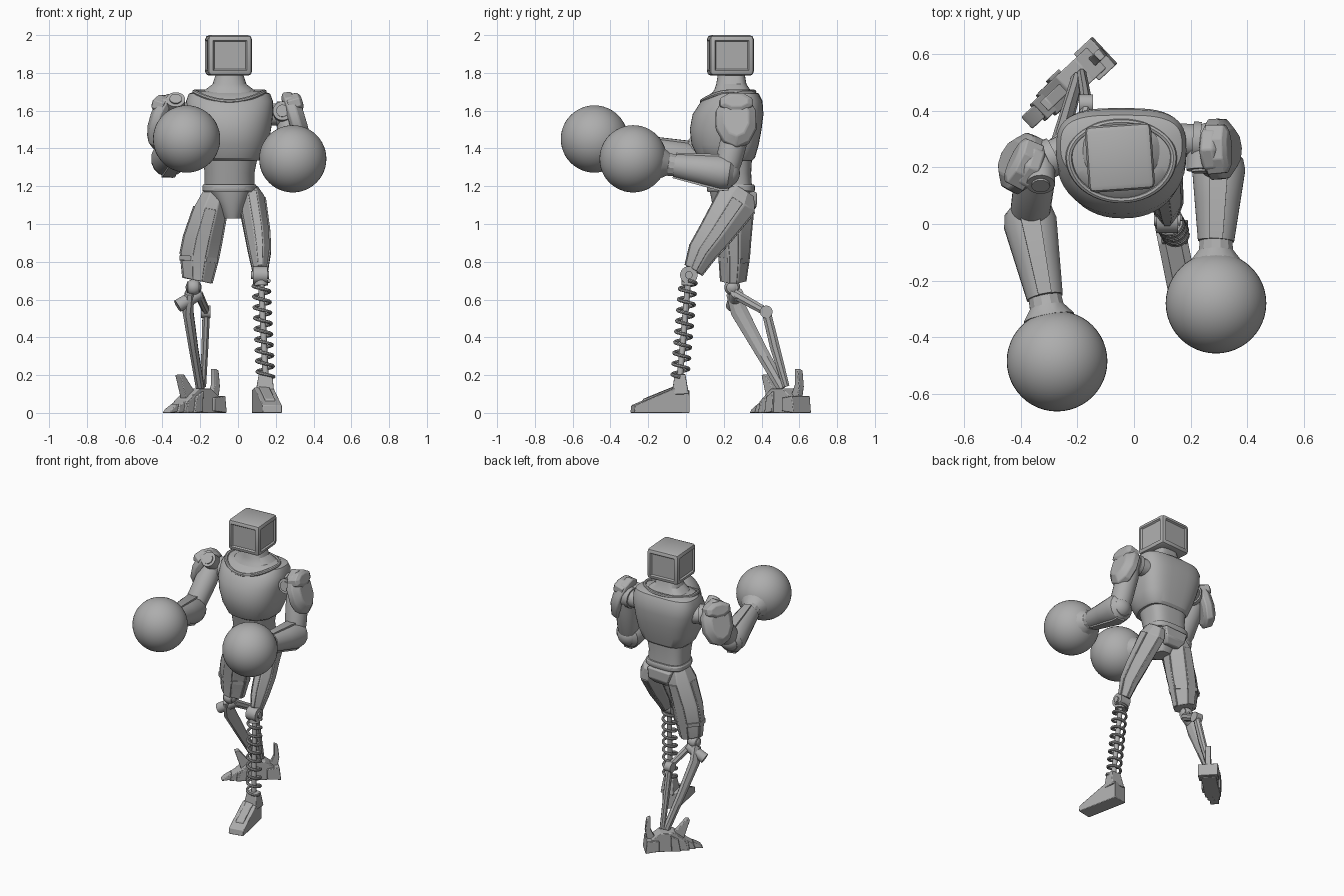
import bpy, bmesh, math
from mathutils import Vector, Matrix

cube = bpy.data.objects.get("Cube")
if cube:
    bpy.data.objects.remove(cube)

grey = bpy.data.materials.new("plain_grey")
grey.use_nodes = True
grey.diffuse_color = (0.42, 0.42, 0.42, 1)
grey.node_tree.nodes["Principled BSDF"].inputs["Base Color"].default_value = grey.diffuse_color
parts = []


def finish(name, bm, bevel=0):
    bmesh.ops.recalc_face_normals(bm, faces=bm.faces)
    mesh = bpy.data.meshes.new(name)
    bm.to_mesh(mesh)
    bm.free()
    mesh.materials.append(grey)
    ob = bpy.data.objects.new(name, mesh)
    bpy.context.collection.objects.link(ob)
    if bevel:
        mod = ob.modifiers.new("edge_bevel", "BEVEL")
        mod.width, mod.segments = bevel, 2
    parts.append(ob)
    return ob


def skin(name, rings, bevel=0):
    """Bridge equal rings of points and cap both ends."""
    bm = bmesh.new()
    loops = [[bm.verts.new(p) for p in ring] for ring in rings]
    n = len(loops[0])
    for a, b in zip(loops, loops[1:]):
        for i in range(n):
            bm.faces.new((a[i], a[(i + 1) % n], b[(i + 1) % n], b[i]))
    bm.faces.new(loops[0])
    bm.faces.new(loops[-1])
    return finish(name, bm, bevel)


def limb(name, sections, n=24, ref=(1, 0, 0), bevel=0):
    """Sections are (centre, half width along ref, half depth)."""
    axis = (Vector(sections[-1][0]) - Vector(sections[0][0])).normalized()
    u = Vector(ref)
    u = (u - axis * u.dot(axis)).normalized()
    v = axis.cross(u)
    k = 1 / math.cos(math.pi / n)
    turns = [(i + 0.5) * math.tau / n for i in range(n)]
    rings = [[Vector(c) + u * w * k * math.cos(t) + v * d * k * math.sin(t) for t in turns]
             for c, w, d in sections]
    return skin(name, rings, bevel)


def rod(name, a, b, r, r2=None, n=20, ref=(1, 0.01, 0.02)):
    r2 = r2 or r
    return limb(name, [(a, r, r), (b, r2, r2)], n, ref)


def ball(name, centre, r):
    bm = bmesh.new()
    bmesh.ops.create_uvsphere(bm, u_segments=48, v_segments=24, radius=r,
                              matrix=Matrix.Translation(centre))
    return finish(name, bm)


def prism(name, profile, half, origin, turn):
    """Side outline (y, z) pushed out in x, then turned about z."""
    spin = Matrix.Translation(origin) @ Matrix.Rotation(turn, 4, "Z")
    return skin(name, [[spin @ Vector((x, y, z)) for y, z in profile] for x in (-half, half)], 0.004)


def body(name, levels):
    """Round front, squarer back. Levels are (z, x, half width, front y, back y)."""
    rings = []
    for z, x, w, front, back in levels:
        mid = front + (back - front) * 0.55
        ring = []
        for i in range(48):
            t = math.tau * i / 48
            c, s = math.cos(t), math.sin(t)
            e = 0.62 if s > 0 else 0.9
            px = math.copysign(abs(c) ** e, c) * w
            py = math.copysign(abs(s) ** e, s) * (back - mid if s > 0 else mid - front)
            ring.append((x + px, mid + py, z))
        rings.append(ring)
    return skin(name, rings)


def tube(name, points, r, closed=False):
    curve = bpy.data.curves.new(name, "CURVE")
    curve.dimensions = "3D"
    curve.bevel_depth, curve.bevel_resolution = r, 2
    curve.use_fill_caps = True
    line = curve.splines.new("POLY")
    line.points.add(len(points) - 1)
    for p, co in zip(line.points, points):
        p.co = (*co, 1)
    line.use_cyclic_u = closed
    curve.materials.append(grey)
    ob = bpy.data.objects.new(name, curve)
    bpy.context.collection.objects.link(ob)
    bpy.ops.object.select_all(action="DESELECT")
    ob.select_set(True)
    bpy.context.view_layer.objects.active = ob
    bpy.ops.object.convert(target="MESH")
    parts.append(bpy.context.view_layer.objects.active)


# Head: bevelled box with sunken screen and side panels
bm = bmesh.new()
bmesh.ops.create_cube(bm, size=1, matrix=Matrix.Diagonal((0.235, 0.235, 0.215, 1)))
bmesh.ops.bevel(bm, geom=bm.edges[:], offset=0.022, segments=2, affect="EDGES", profile=0.5)
bm.normal_update()
panels = [f for f in bm.faces if f.calc_area() > 0.02 and abs(f.normal.z) < 0.5]
bmesh.ops.inset_individual(bm, faces=panels, thickness=0.008, depth=0)
bmesh.ops.inset_individual(bm, faces=panels, thickness=0.01, depth=-0.01)
head = finish("head", bm)
head.location = (-0.05, 0.235, 1.8925)
head.rotation_euler.z = 0.07

# Trunk
body("neck", [(1.67, -0.045, 0.17, 0.12, 0.36), (1.71, -0.045, 0.13, 0.15, 0.34),
              (1.74, -0.045, 0.09, 0.16, 0.32), (1.80, -0.045, 0.07, 0.17, 0.31)])
body("chest", [(1.335, -0.035, 0.15, 0.09, 0.35), (1.35, -0.035, 0.165, 0.065, 0.365),
               (1.42, -0.035, 0.195, 0.03, 0.385), (1.50, -0.04, 0.215, 0.02, 0.40),
               (1.58, -0.045, 0.23, 0.035, 0.41), (1.65, -0.045, 0.23, 0.08, 0.405),
               (1.69, -0.045, 0.215, 0.13, 0.385), (1.705, -0.045, 0.17, 0.17, 0.35)])
collar = []
for i in range(48):
    t = math.tau * i / 48
    s = math.sin(t)
    collar.append((-0.045 + 0.185 * math.cos(t), 0.235 + (0.125 if s > 0 else 0.15) * s,
                   1.70 - (0.05 * s * s if s < 0 else 0)))
tube("collar", collar, 0.012, True)
body("waist", [(1.18, -0.045, 0.132, 0.13, 0.35), (1.27, -0.045, 0.132, 0.11, 0.345),
               (1.36, -0.04, 0.145, 0.09, 0.35)])
body("belt", [(1.17, -0.045, 0.138, 0.115, 0.36), (1.18, -0.045, 0.144, 0.11, 0.365),
              (1.20, -0.045, 0.144, 0.11, 0.365), (1.21, -0.045, 0.138, 0.115, 0.36)])
body("pelvis", [(1.03, -0.03, 0.045, 0.17, 0.29), (1.10, -0.035, 0.075, 0.14, 0.33),
                (1.18, -0.045, 0.13, 0.125, 0.355)])
limb("back_hip_plate", [((-0.045, 0.345, 1.17), 0.09, 0.03), ((-0.04, 0.345, 1.10), 0.075, 0.03),
                        ((-0.04, 0.325, 1.06), 0.05, 0.02)], 4, bevel=0.008)

# Arms: shoulder joint, upper arm, forearm, cuff, round fist and shoulder shield
arms = {
    "left": dict(root=(0.13, 0.30, 1.58), joint=(0.27, 0.29, 1.58), disc=(0.235, 0.25, 1.59),
                 face=(0, -1, 0.15), elbow=(0.3, 0.21, 1.27), wrist=(0.29, -0.06, 1.31),
                 fist=(0.29, -0.28, 1.345), pad=(0.30, 0.265, 1.55), out=(1, 0.05, 0.3)),
    "right": dict(root=(-0.20, 0.28, 1.57), joint=(-0.345, 0.21, 1.58), disc=(-0.33, 0.185, 1.62),
                  face=(0, -0.75, 0.65), elbow=(-0.37, 0.02, 1.34), wrist=(-0.315, -0.26, 1.405),
                  fist=(-0.272, -0.485, 1.45), pad=(-0.395, 0.215, 1.54), out=(-0.89, 0.42, 0.3)),
}
for side, a in arms.items():
    g = {k: Vector(v) for k, v in a.items()}
    root, joint, elbow, wrist = g["root"], g["joint"], g["elbow"], g["wrist"]
    rod(side + "_shoulder_axle", root, joint, 0.058)
    rod(side + "_shoulder_collar", root.lerp(joint, 0.55), root.lerp(joint, 0.75), 0.068)
    face = g["face"].normalized()
    rod(side + "_shoulder_disc", g["disc"] - face * 0.05, g["disc"] + face * 0.06, 0.05)
    rod(side + "_shoulder_cap", g["disc"], g["disc"] + face * 0.068, 0.032)
    ball(side + "_shoulder_ball", joint, 0.07)
    limb(side + "_upper_arm", [(joint, 0.062, 0.062), (joint.lerp(elbow, 0.3), 0.072, 0.072),
                               (joint.lerp(elbow, 0.8), 0.07, 0.07), (elbow, 0.06, 0.06)])
    ball(side + "_elbow", elbow, 0.075)
    run = wrist - elbow
    limb(side + "_forearm", [(elbow - run * 0.16, 0.06, 0.065), (elbow - run * 0.08, 0.085, 0.085),
                             (elbow + run * 0.06, 0.094, 0.092), (elbow + run * 0.5, 0.08, 0.078),
                             (wrist, 0.064, 0.064)], 16)
    limb(side + "_forearm_ridge", [(elbow - run * 0.1, 0.03, 0.09), (elbow + run * 0.06, 0.034, 0.098),
                                   (wrist, 0.024, 0.068)], 4)
    hand = g["fist"]
    limb(side + "_cuff", [(wrist, 0.058, 0.058), (wrist.lerp(hand, 0.15), 0.06, 0.06),
                          (wrist.lerp(hand, 0.33), 0.09, 0.085)], 12)
    ball(side + "_fist", hand, 0.178)
    out, pad = g["out"].normalized(), g["pad"]
    across = Vector((0, 0, 1)).cross(out)
    limb(side + "_shoulder_shield", [(pad - out * 0.035, 0.08, 0.125), (pad - out * 0.02, 0.108, 0.15),
                                     (pad + out * 0.02, 0.105, 0.145), (pad + out * 0.055, 0.065, 0.10)],
         10, across, 0.006)
    top = pad + Vector((0, 0, 0.09)) - out * 0.02
    limb(side + "_shield_crest", [(top - out * 0.02, 0.088, 0.052), (top + out * 0.045, 0.085, 0.05),
                                  (top + out * 0.06, 0.06, 0.03)], 8, across, 0.004)

# Thighs: faceted shells with a raised band on each face
thighs = {
    "left": [((0.06, 0.30, 1.18), 0.045, 0.07), ((0.075, 0.27, 1.12), 0.065, 0.108),
             ((0.105, 0.15, 0.94), 0.06, 0.086), ((0.115, 0.085, 0.85), 0.052, 0.073),
             ((0.118, 0.04, 0.755), 0.034, 0.05)],
    "right": [((-0.11, 0.25, 1.19), 0.06, 0.07), ((-0.145, 0.25, 1.08), 0.085, 0.105),
              ((-0.187, 0.25, 0.92), 0.098, 0.09), ((-0.205, 0.255, 0.83), 0.098, 0.078),
              ((-0.215, 0.25, 0.70), 0.074, 0.064)],
}
for side, secs in thighs.items():
    limb(side + "_thigh", secs, 8, bevel=0.005)
    limb(side + "_thigh_side_band", [(c, w + 0.008, d * 0.3) for c, w, d in secs[1:]], 4, bevel=0.003)
    limb(side + "_thigh_front_band", [(c, w * 0.35, d + 0.006) for c, w, d in secs[1:]], 4, bevel=0.003)
limb("right_thigh_cuff", [((-0.207, 0.255, 0.825), 0.103, 0.083), ((-0.209, 0.254, 0.80), 0.1, 0.081)], 8)

# Left shin: knee hinge, rod and coil spring
rod("left_knee_hinge", (0.08, 0.015, 0.73), (0.155, 0.015, 0.73), 0.046, ref=(0, 1, 0))
rod("left_knee_pin", (0.07, 0.015, 0.73), (0.165, 0.015, 0.73), 0.02, ref=(0, 1, 0))
top, bottom = Vector((0.122, 0.012, 0.70)), Vector((0.146, -0.032, 0.19))
rod("left_shin_rod", top, bottom, 0.016)
rod("left_spring_seat", top, top.lerp(bottom, 0.05), 0.035)
coil = []
for i in range(217):
    t = math.tau * i / 24
    coil.append(top.lerp(bottom, i / 216) + Vector((math.cos(t), math.sin(t), 0)) * 0.043)
tube("left_spring", coil, 0.009)

# Left foot
prism("left_foot", [(0.035, 0), (0.035, 0.12), (-0.035, 0.135), (-0.26, 0.04), (-0.265, 0)],
      0.052, (0.13, -0.025, 0), 0.2)
limb("left_ankle", [((0.142, -0.03, 0.10), 0.05, 0.045), ((0.146, -0.032, 0.205), 0.036, 0.028)], 4, bevel=0.005)
prism("left_foot_ridge", [(0, 0.09), (-0.03, 0.143), (-0.20, 0.075), (-0.22, 0.04)],
      0.027, (0.13, -0.025, 0), 0.2)

# Right shin: knee, cross roller and two struts
ball("right_knee", (-0.235, 0.245, 0.665), 0.042)
rod("right_knee_pin", (-0.27, 0.245, 0.665), (-0.20, 0.245, 0.665), 0.03, ref=(0, 1, 0))
rod("right_shin_roller", (-0.32, 0.245, 0.565), (-0.20, 0.27, 0.635), 0.034, ref=(0, 1, 0))
limb("right_front_strut", [((-0.255, 0.245, 0.64), 0.026, 0.035), ((-0.265, 0.28, 0.54), 0.028, 0.045),
                           ((-0.235, 0.39, 0.34), 0.024, 0.035), ((-0.20, 0.51, 0.13), 0.022, 0.028)], 8)
limb("right_upper_link", [((-0.21, 0.255, 0.63), 0.022, 0.026), ((-0.165, 0.425, 0.535), 0.018, 0.022)], 8)
rod("right_link_joint", (-0.195, 0.425, 0.535), (-0.145, 0.425, 0.535), 0.033, ref=(0, 1, 0))
limb("right_rear_strut", [((-0.168, 0.425, 0.535), 0.02, 0.024), ((-0.175, 0.47, 0.35), 0.018, 0.026),
                          ((-0.185, 0.53, 0.14), 0.016, 0.018)], 8)

# Right foot: overlapping claw plates with spur and fins
ankle, turn = (-0.205, 0.52, 0), -0.82
prism("right_foot", [(0.11, 0.0), (0.12, 0.07), (0.04, 0.13), (-0.05, 0.13), (-0.14, 0.06), (-0.15, 0)],
      0.05, ankle, turn)
for i in range(4):
    y = -0.03 - 0.05 * i
    h = 0.115 - 0.022 * i
    prism("right_toe_plate_%d" % (i + 1), [(y, 0.005), (y + 0.005, h), (y - 0.045, h - 0.03), (y - 0.06, 0)],
          0.062 - 0.011 * i, ankle, turn)
prism("right_heel_block", [(0.05, 0.01), (0.05, 0.08), (0.13, 0.09), (0.14, 0.0)], 0.065, ankle, turn)
prism("right_heel_spur", [(0.07, 0.09), (0.10, 0.15), (0.10, 0.235), (0.125, 0.225), (0.135, 0.14), (0.12, 0.06)],
      0.018, ankle, turn)
prism("right_instep_fin", [(-0.04, 0.10), (-0.13, 0.205), (-0.155, 0.20), (-0.11, 0.06)], 0.022, ankle, turn)

# Smooth curved surfaces, keep hard edges
bpy.ops.object.select_all(action="DESELECT")
for ob in parts:
    ob.select_set(True)
bpy.context.view_layer.objects.active = parts[0]
bpy.ops.object.shade_smooth_by_angle(angle=math.radians(28))
